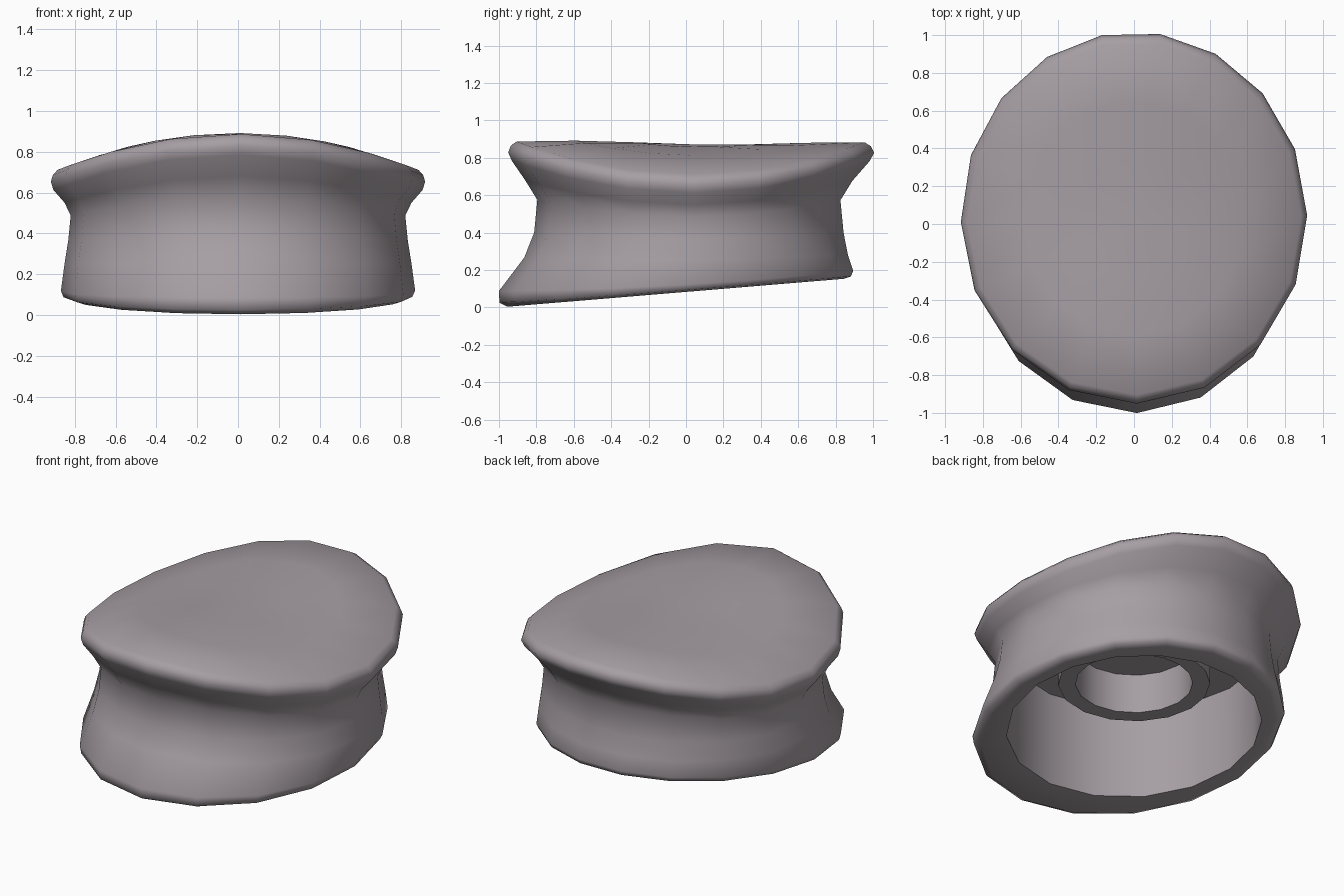
import bpy, bmesh, math

if "Cube" in bpy.data.objects:
    bpy.data.objects.remove(bpy.data.objects["Cube"])

SIDES = 17

# grey-mauve plastic
plastic = bpy.data.materials.new("mauve_grey")
plastic.diffuse_color = (0.38, 0.34, 0.365, 1)
plastic.use_nodes = True
plastic.node_tree.nodes["Principled BSDF"].inputs["Base Color"].default_value = plastic.diffuse_color


def ring(bm, rx, ry, cy, z, slope=0.0, crown=0.0):
    """Oval ring: tilted along y by slope, bent down along x by crown.
    Its points sit slightly closer together at the back."""
    verts = []
    for i in range(SIDES):
        b = math.tau * (i + 0.5) / SIDES
        a = math.radians(91) + b - math.radians(5) * math.sin(b)
        x, y = rx * math.cos(a), cy + ry * math.sin(a)
        verts.append(bm.verts.new((x, y, z + slope * y - crown * x * x)))
    return verts


def bridge(bm, a, b):
    for i in range(SIDES):
        j = (i + 1) % SIDES
        bm.faces.new((a[i], a[j], b[j], b[i]))


def fan(bm, r, z, y=0.0):
    c = bm.verts.new((0, y, z))
    for i in range(SIDES):
        bm.faces.new((c, r[i], r[(i + 1) % SIDES]))


def finish(bm, name, angle):
    bmesh.ops.recalc_face_normals(bm, faces=bm.faces)
    me = bpy.data.meshes.new(name)
    bm.to_mesh(me)
    bm.free()
    me.materials.append(plastic)
    ob = bpy.data.objects.new(name, me)
    bpy.context.collection.objects.link(ob)
    bpy.ops.object.select_all(action='DESELECT')
    bpy.context.view_layer.objects.active = ob
    ob.select_set(True)
    bpy.ops.object.shade_smooth_by_angle(angle=math.radians(angle))


# cap shell: saddle top, rolled rim, waist, flared slanted foot, cavity
profile = [
    # rx, ry, cy, z, slope, crown
    (0.29, 0.31, 0.03, 0.878, -0.018, 0.22),
    (0.58, 0.62, 0.03, 0.887, -0.008, 0.22),
    (0.885, 0.935, 0.03, 0.887, 0, 0.225),
    (0.908, 0.968, 0.032, 0.866, 0, 0.22),
    (0.917, 0.984, 0.033, 0.83, 0, 0.21),
    (0.905, 0.962, 0.03, 0.785, 0, 0.21),
    (0.85, 0.88, 0.02, 0.68, 0, 0.18),
    (0.82, 0.815, 0.02, 0.575, 0, 0.13),
    (0.832, 0.832, 0.02, 0.40, 0, 0.05),
    (0.85, 0.87, 0.005, 0.275, 0.01, 0.03),
    (0.868, 0.953, -0.048, 0.145, 0.058, 0.03),
    (0.855, 0.945, -0.052, 0.10, 0.075, 0.01),
    (0.81, 0.905, -0.05, 0.083, 0.083, 0),
    (0.74, 0.74, 0.0, 0.083, 0.083, 0),
    (0.74, 0.74, 0.0, 0.62, 0, 0),
]
bm = bmesh.new()
rings = [ring(bm, *p) for p in profile]
for a, b in zip(rings, rings[1:]):
    bridge(bm, a, b)
fan(bm, rings[0], 0.872, 0.03)
fan(bm, rings[-1], 0.62)
finish(bm, "cap_shell", 62)

# mounting tube hanging from the cavity ceiling
bm = bmesh.new()
tube = [ring(bm, r, r, 0, z) for r, z in
        ((0.44, 0.62), (0.44, 0.37), (0.34, 0.37), (0.34, 0.62))]
for a, b in zip(tube, tube[1:] + tube[:1]):
    bridge(bm, a, b)
finish(bm, "mounting_tube", 40)
